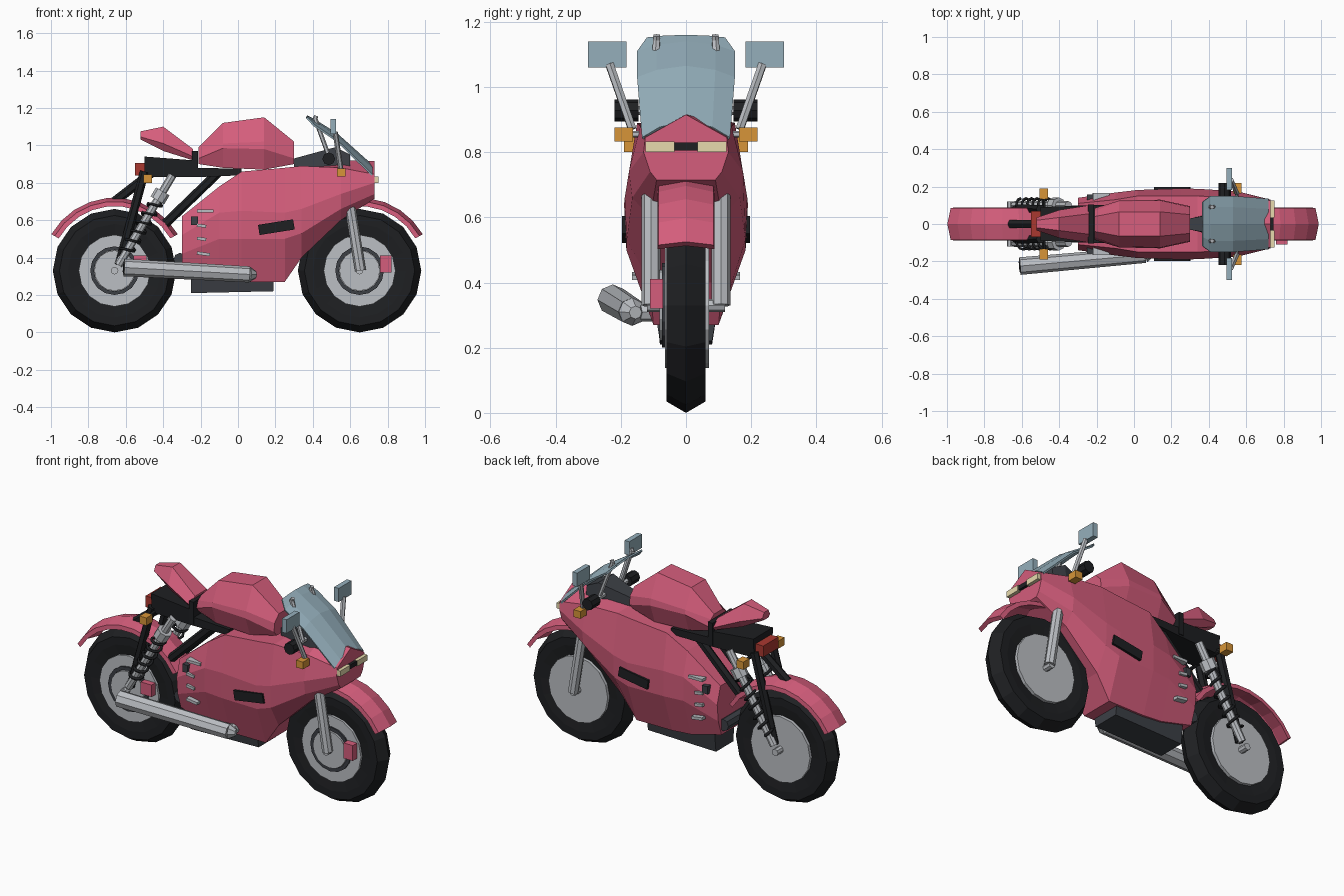
import bpy, bmesh, math
from mathutils import Vector, Matrix

if "Cube" in bpy.data.objects:
    bpy.data.objects.remove(bpy.data.objects["Cube"])


def mat(name, r, g, b):
    m = bpy.data.materials.new(name)
    m.diffuse_color = (r, g, b, 1)
    m.use_nodes = True
    m.node_tree.nodes["Principled BSDF"].inputs["Base Color"].default_value = m.diffuse_color
    return m


PINK = mat("pink_paint", 0.66, 0.11, 0.2)
BLACK = mat("black_rubber", 0.013, 0.014, 0.016)
DARK = mat("dark_metal", 0.045, 0.05, 0.06)
GLASS = mat("blue_glass", 0.3, 0.43, 0.5)
AMBER = mat("amber", 0.68, 0.3, 0.04)
RED = mat("red_lens", 0.4, 0.04, 0.03)
CREAM = mat("cream_lens", 0.8, 0.7, 0.42)
GREY = mat("grey_metal", 0.5, 0.52, 0.55)


def finish(name, bm, m):
    bmesh.ops.remove_doubles(bm, verts=bm.verts, dist=0.0005)
    bmesh.ops.recalc_face_normals(bm, faces=bm.faces)
    me = bpy.data.meshes.new(name)
    bm.to_mesh(me)
    bm.free()
    me.materials.append(m)
    ob = bpy.data.objects.new(name, me)
    bpy.context.collection.objects.link(ob)
    return ob


def box(name, x, y, z, m, tilt=0):
    """Box from (min, max) ranges, tilted about the y axis."""
    bm = bmesh.new()
    c = Vector(((x[0] + x[1]) / 2, (y[0] + y[1]) / 2, (z[0] + z[1]) / 2))
    mx = Matrix.Translation(c) @ Matrix.Rotation(math.radians(tilt), 4, 'Y') \
        @ Matrix.Diagonal((x[1] - x[0], y[1] - y[0], z[1] - z[0], 1))
    bmesh.ops.create_cube(bm, size=1, matrix=mx)
    return finish(name, bm, m)


def tube(name, a, b, r, m, n=8, r2=None):
    bm = bmesh.new()
    a, b = Vector(a), Vector(b)
    d = b - a
    mx = Matrix.Translation((a + b) / 2) @ d.to_track_quat('Z', 'Y').to_matrix().to_4x4()
    bmesh.ops.create_cone(bm, cap_ends=True, segments=n, radius1=r,
                          radius2=r if r2 is None else r2, depth=d.length, matrix=mx)
    return finish(name, bm, m)


def skin(name, rings, m, loop=False):
    """Join closed rings of points with quads."""
    bm = bmesh.new()
    vs = [[bm.verts.new(p) for p in r] for r in rings]
    n = len(vs[0])
    pairs = list(zip(vs, vs[1:])) + ([(vs[-1], vs[0])] if loop else [])
    for a, b in pairs:
        for i in range(n):
            j = (i + 1) % n
            bm.faces.new((a[i], a[j], b[j], b[i]))
    if not loop:
        bm.faces.new(vs[0])
        bm.faces.new(vs[-1])
    return finish(name, bm, m)


def loft(name, stations, m):
    """Mirrored half sections (y, z), listed bottom to top, along x."""
    rings = [[(x, y, z) for y, z in h] + [(x, -y, z) for y, z in reversed(h)]
             for x, h in stations]
    return skin(name, rings, m)


def arc(name, cx, cz, prof, m, a0, a1, n, loop=False):
    """Sweep a closed (radius, y) profile round a wheel axle."""
    rings = []
    for i in range(n if loop else n + 1):
        a = math.radians(a0 + (a1 - a0) * i / n)
        rings.append([(cx + r * math.cos(a), y, cz + r * math.sin(a)) for r, y in prof])
    return skin(name, rings, m, loop)


# wheels and mudguards
TYRE = [(0.18, -0.05), (0.25, -0.06), (0.295, -0.06), (0.33, 0), (0.295, 0.06), (0.25, 0.06), (0.18, 0.05)]
GUARD = [(0.345, -0.088), (0.37, -0.085), (0.39, 0), (0.37, 0.085), (0.345, 0.088), (0.365, 0)]
for end, cx in (("front", 0.65), ("rear", -0.66)):
    arc(end + "_tyre", cx, 0.33, TYRE, BLACK, 90, 450, 16, True)
    tube(end + "_rim", (cx, -0.065, 0.33), (cx, 0.07, 0.33), 0.192, GREY, 16)
    ring = [(0.11, -0.06), (0.11, -0.074), (0.13, -0.074), (0.13, -0.06)]
    arc(end + "_rim_groove", cx, 0.33, ring, DARK, 90, 450, 16, True)
    tube(end + "_brake_disc", (cx, -0.06, 0.33), (cx, -0.082, 0.33), 0.108, GREY, 16)
    tube(end + "_axle", (cx, -0.12, 0.33), (cx, 0.12, 0.33), 0.02, GREY)
    arc(end + "_mudguard", cx, 0.33, GUARD, PINK, 30, 150, 9)
box("front_caliper", (0.76, 0.82), (-0.11, -0.07), (0.32, 0.41), PINK)
box("rear_caliper", (-0.56, -0.49), (-0.10, -0.06), (0.34, 0.41), PINK)

# body fairing
loft("fairing", [
    (-0.30, [(0.10, 0.33), (0.13, 0.42), (0.14, 0.52), (0.11, 0.62), (0, 0.62)]),
    (-0.10, [(0.10, 0.28), (0.165, 0.50), (0.168, 0.64), (0.13, 0.78), (0, 0.78)]),
    (0.02, [(0.10, 0.27), (0.178, 0.50), (0.182, 0.65), (0.15, 0.86), (0, 0.86)]),
    (0.25, [(0.10, 0.27), (0.183, 0.50), (0.19, 0.64), (0.15, 0.88), (0, 0.88)]),
    (0.34, [(0.11, 0.40), (0.182, 0.53), (0.188, 0.66), (0.15, 0.89), (0, 0.89)]),
    (0.55, [(0.11, 0.60), (0.165, 0.66), (0.175, 0.74), (0.14, 0.88), (0, 0.92)]),
    (0.73, [(0.09, 0.715), (0.11, 0.74), (0.13, 0.80), (0.125, 0.845), (0, 0.915)]),
], PINK)

# fuel tank
loft("fuel_tank", [
    (-0.21, [(0.06, 0.90), (0.085, 0.93), (0.07, 0.97), (0.04, 0.99)]),
    (-0.08, [(0.09, 0.88), (0.125, 0.985), (0.12, 1.01), (0.065, 1.12)]),
    (0.14, [(0.09, 0.87), (0.13, 0.98), (0.125, 1.02), (0.065, 1.15)]),
    (0.30, [(0.07, 0.90), (0.095, 0.93), (0.09, 0.98), (0.05, 1.02)]),
], PINK)

# seat
loft("seat", [
    (-0.52, [(0.02, 1.03), (0.035, 1.045), (0.02, 1.075)]),
    (-0.40, [(0.05, 0.97), (0.075, 1.01), (0.035, 1.10)]),
    (-0.24, [(0.08, 0.92), (0.10, 0.94), (0.055, 0.98)]),
], PINK)
loft("seat_base", [
    (-0.50, [(0.085, 0.83), (0.09, 0.94)]),
    (-0.24, [(0.10, 0.83), (0.10, 0.92)]),
    (-0.22, [(0.10, 0.83), (0.10, 0.88)]),
    (0.02, [(0.11, 0.84), (0.11, 0.875)]),
], BLACK)
box("seat_strap", (-0.245, -0.215), (-0.105, 0.105), (0.84, 0.97), BLACK)
box("tail_light", (-0.55, -0.50), (-0.07, 0.07), (0.84, 0.905), RED)

# engine and exhaust
loft("engine_block", [
    (-0.25, [(0.08, 0.21), (0.095, 0.35)]),
    (0.19, [(0.08, 0.22), (0.10, 0.34)]),
], DARK)
tube("exhaust_pipe", (-0.61, -0.225, 0.347), (0.06, -0.165, 0.31), 0.047, GREY, 8, 0.043)
tube("exhaust_bore", (-0.613, -0.225, 0.347), (-0.60, -0.224, 0.346), 0.032, DARK)
tube("exhaust_cap", (0.06, -0.165, 0.31), (0.095, -0.155, 0.308), 0.043, GREY, 8, 0.02)
tube("exhaust_joint", (0.05, -0.165, 0.31), (0.06, -0.07, 0.31), 0.03, GREY)
tube("swingarm_pivot", (-0.31, -0.10, 0.39), (-0.31, 0.10, 0.39), 0.035, DARK)

# frame
tube("tail_brace", (-0.66, 0, 0.70), (-0.44, 0, 0.87), 0.025, BLACK, 6)


def spring(name, a, b, r, turns, wire):
    """Coil wound between two points."""
    a, b = Vector(a), Vector(b)
    q = (b - a).to_track_quat('Z', 'Y')
    cu = bpy.data.curves.new(name, 'CURVE')
    cu.dimensions = '3D'
    cu.bevel_depth, cu.bevel_resolution = wire, 0
    sp = cu.splines.new('POLY')
    n = turns * 10
    sp.points.add(n)
    for i, p in enumerate(sp.points):
        t = 2 * math.pi * i / 10
        v = a.lerp(b, i / n) + q @ Vector((r * math.cos(t), r * math.sin(t), 0))
        p.co = (*v, 1)
    cu.materials.append(BLACK)
    ob = bpy.data.objects.new(name, cu)
    bpy.context.collection.objects.link(ob)


for side, s in (("right", -1), ("left", 1)):
    def yr(a, b):
        return tuple(sorted((s * a, s * b)))
    # rear suspension and frame rails
    tube(side + "_rear_stay", (-0.635, s * 0.085, 0.36), (-0.50, s * 0.08, 0.86), 0.024, BLACK, 6)
    tube(side + "_frame_rail", (-0.40, s * 0.06, 0.57), (-0.10, s * 0.06, 0.86), 0.025, BLACK, 6)
    lo, hi = (-0.64, s * 0.10, 0.36), (-0.35, s * 0.10, 0.84)
    tube(side + "_shock", lo, hi, 0.022, GREY)
    mid = Vector(lo).lerp(Vector(hi), 0.72)
    tube(side + "_shock_collar", mid, Vector(lo).lerp(Vector(hi), 0.82), 0.042, GREY)
    spring(side + "_spring", Vector(lo).lerp(Vector(hi), 0.12), mid, 0.036, 6, 0.008)
    # front fork
    tube(side + "_fork", (0.655, s * 0.107, 0.33), (0.595, s * 0.107, 0.70), 0.029, GREY)
    tube(side + "_fork_top", (0.60, s * 0.107, 0.68), (0.55, s * 0.10, 0.88), 0.02, GREY)
    # handlebar grip, mirror and screen strut
    tube(side + "_grip", (0.485, s * 0.145, 0.928), (0.485, s * 0.22, 0.928), 0.034, BLACK)
    tube(side + "_mirror_stalk", (0.55, s * 0.165, 0.87), (0.52, s * 0.235, 1.07), 0.014, GREY, 6)
    box(side + "_mirror", (0.495, 0.525), yr(0.182, 0.30), (1.06, 1.14), GLASS)
    tube(side + "_screen_strut", (0.49, s * 0.10, 0.93), (0.41, s * 0.09, 1.15), 0.012, GREY, 6)
    tube(side + "_screen_screw", (0.41, s * 0.09, 1.135), (0.418, s * 0.09, 1.158), 0.012, GREY, 6)
    # lamps
    box(side + "_front_indicator", (0.53, 0.575), yr(0.162, 0.22), (0.833, 0.875), AMBER)
    tube(side + "_front_indicator_arm", (0.55, s * 0.12, 0.855), (0.55, s * 0.165, 0.855), 0.01, GREY, 6)
    box(side + "_rear_indicator", (-0.505, -0.46), yr(0.135, 0.19), (0.80, 0.845), AMBER)
    tube(side + "_rear_indicator_arm", (-0.483, s * 0.07, 0.835), (-0.483, s * 0.14, 0.83), 0.01, BLACK, 6)
    box(side + "_headlight", (0.715, 0.75), yr(0.035, 0.125), (0.80, 0.833), CREAM)
    # side vent and slots
    box(side + "_vent", (0.11, 0.30), yr(0.165, 0.197), (0.535, 0.59), BLACK, -9)
    for i, (z, w) in enumerate(((0.65, 0.09), (0.57, 0.05), (0.50, 0.05), (0.42, 0.07))):
        box(f"{side}_slot_{i}", (-0.22, -0.22 + w), yr(0.12, 0.166), (z - 0.008, z + 0.008), GREY, 8 if i else 0)
    box(side + "_slot_backing", (-0.25, -0.215), yr(0.11, 0.158), (0.575, 0.62), DARK)

# handlebar, dashboard and nose centre
tube("handlebar", (0.485, -0.15, 0.928), (0.485, 0.15, 0.928), 0.014, GREY, 6)
loft("dashboard", [
    (0.30, [(0.03, 0.88), (0.03, 0.93)]),
    (0.52, [(0.08, 0.89), (0.07, 0.99)]),
    (0.60, [(0.07, 0.89), (0.06, 0.95)]),
], DARK)
box("headlight_bridge", (0.715, 0.745), (-0.035, 0.035), (0.805, 0.83), BLACK)

# windscreen, bowed across its width
bm = bmesh.new()
rows = []
for x, z, w, drop in ((0.37, 1.155, 0.12, 0.008), (0.41, 1.135, 0.15, 0.03), (0.53, 1.06, 0.15, 0.035), (0.72, 0.89, 0.135, 0.05)):
    rows.append([bm.verts.new((x, w * t, z + 0.005 - drop * abs(t) ** 2)) for t in (-1, -0.6, 0, 0.6, 1)])
for a, b in zip(rows, rows[1:]):
    for i in range(4):
        bm.faces.new((a[i], a[i + 1], b[i + 1], b[i]))
screen = finish("windscreen", bm, GLASS)
screen.modifiers.new("thickness", 'SOLIDIFY').thickness = 0.01
